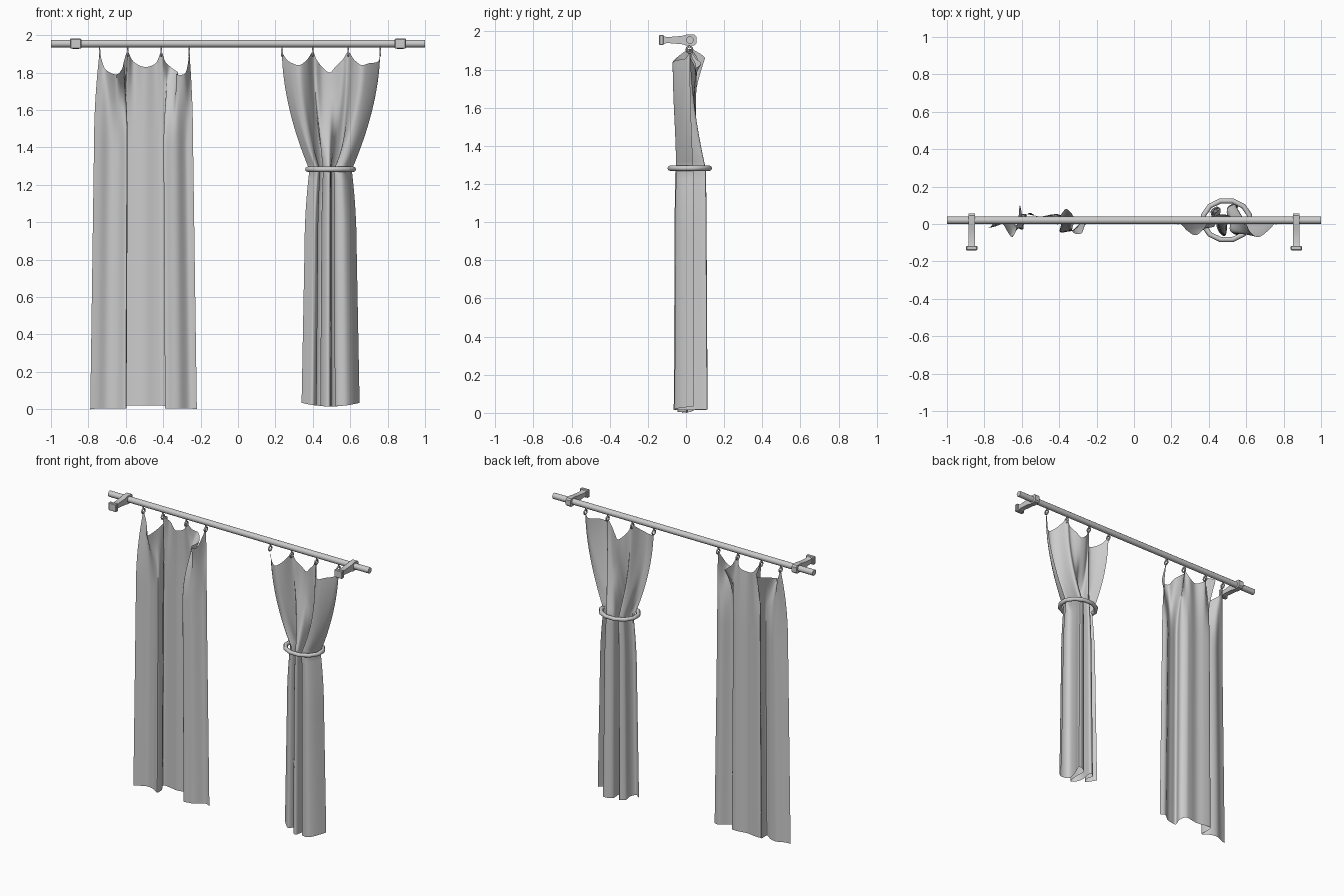
import bpy, bmesh, math
from mathutils import Vector, Matrix

cube = bpy.data.objects.get("Cube")
if cube:
    bpy.data.objects.remove(cube, do_unlink=True)

grey = bpy.data.materials.new("light_grey")
grey.use_nodes = True
colour = (0.6, 0.6, 0.6, 1)
grey.diffuse_color = colour
grey.node_tree.nodes["Principled BSDF"].inputs["Base Color"].default_value = colour

ROD_Y, ROD_Z = 0.02, 1.955


def finish(name, bm, angle=40, fix_normals=True):
    """Turn a bmesh into a named, shaded object."""
    if fix_normals:
        bmesh.ops.recalc_face_normals(bm, faces=bm.faces)
    mesh = bpy.data.meshes.new(name)
    bm.to_mesh(mesh)
    bm.free()
    mesh.materials.append(grey)
    obj = bpy.data.objects.new(name, mesh)
    bpy.context.collection.objects.link(obj)
    bpy.ops.object.select_all(action='DESELECT')
    obj.select_set(True)
    bpy.context.view_layer.objects.active = obj
    bpy.ops.object.shade_smooth_by_angle(angle=math.radians(angle))
    return obj


def ring(name, centre, rx, ry, tube, rotation, sides, tube_sides=8):
    """Elliptical ring with a round section."""
    bm = bmesh.new()
    loops = []
    for i in range(sides):
        a = math.tau * (i + 0.5) / sides
        out = Vector((math.cos(a), math.sin(a), 0))
        base = Vector((rx * out.x, ry * out.y, 0))
        loop = []
        for j in range(tube_sides):
            b = math.tau * j / tube_sides
            p = base + tube * (math.cos(b) * out + math.sin(b) * Vector((0, 0, 1)))
            loop.append(bm.verts.new(rotation @ p + Vector(centre)))
        loops.append(loop)
    for i in range(sides):
        a, b = loops[i], loops[(i + 1) % sides]
        for j in range(tube_sides):
            k = (j + 1) % tube_sides
            bm.faces.new((a[j], b[j], b[k], a[k]))
    return finish(name, bm, 60)


def spline(points, u):
    """Smooth curve through the points, u from 0 to 1."""
    last = len(points) - 1
    i = min(int(u * last), last - 1)
    t = u * last - i
    a, b, c, d = (points[max(0, min(last, i + k))] for k in (-1, 0, 1, 2))
    return b + 0.5 * t * (c - a + t * (2 * a - 5 * b + 4 * c - d + t * (3 * (b - c) + d - a)))


def hundredths(rows):
    """Points given in hundredths of a unit; height defaults to the floor."""
    return [Vector(row).to_3d() / 100 for row in rows]


def squeeze(points, centre, width, depth, z):
    """Narrower copy of a fold profile at another height."""
    return [Vector((centre + (p.x - centre) * width, 0.02 + (p.y - 0.02) * depth, z)) for p in points]


def curtain(name, sections, columns=80):
    """Loft a cloth sheet; each section is (profile, rows, ease)."""
    bm = bmesh.new()
    grid = []
    for (upper, rows, ease), (lower, _, _) in zip(sections, sections[1:]):
        for r in range(rows):
            t = r / rows
            w = ease(t)
            row = []
            for c in range(columns + 1):
                a, b = spline(upper, c / columns), spline(lower, c / columns)
                p = a.lerp(b, w)
                p.z = a.z + (b.z - a.z) * t
                row.append(bm.verts.new(p))
            grid.append(row)
    final = sections[-1][0]
    grid.append([bm.verts.new(spline(final, c / columns)) for c in range(columns + 1)])
    for a, b in zip(grid, grid[1:]):
        for c in range(columns):
            bm.faces.new((a[c], b[c], b[c + 1], a[c + 1]))
    return finish(name, bm, 60, False)


def linear(t):
    return t


# Curtain rod
bm = bmesh.new()
bmesh.ops.create_cone(bm, cap_ends=True, segments=12, radius1=0.02, radius2=0.02, depth=2,
                      matrix=Matrix.Translation((0, ROD_Y, ROD_Z)) @ Matrix.Rotation(math.pi / 2, 4, 'Y'))
finish("curtain_rod", bm)

# Wall brackets: tapered arm, wall plate
ARM = ((-0.12, 0.022), (-0.1, 0.015), (-0.02, 0.022), (0.0, 0.028), (0.045, 0.028), (0.055, 0.018))
for side, sx in (("left", 1), ("right", -1)):
    bm = bmesh.new()
    outline = [(y, ROD_Z + h) for y, h in ARM] + [(y, ROD_Z - h) for y, h in reversed(ARM)]
    face = bm.faces.new([bm.verts.new((sx * 0.868 - 0.018, y, z)) for y, z in outline])
    extruded = bmesh.ops.extrude_face_region(bm, geom=[face])["geom"]
    bmesh.ops.translate(bm, vec=(0.036, 0, 0),
                        verts=[v for v in extruded if isinstance(v, bmesh.types.BMVert)])
    finish("bracket_arm_" + side, bm, 30)

    bm = bmesh.new()
    bmesh.ops.create_cube(bm, size=1, matrix=Matrix.Translation((sx * 0.868, -0.129, ROD_Z))
                          @ Matrix.Diagonal((0.06, 0.024, 0.054, 1)))
    bmesh.ops.bevel(bm, geom=bm.edges[:], offset=0.004, segments=1, affect='EDGES')
    finish("wall_plate_" + side, bm, 30)

# Hooks: a small ring and a shank under the rod
upright = Matrix.Rotation(math.pi / 2, 3, 'Y')
for i, x in enumerate((-0.74, -0.59, -0.41, -0.26, 0.235, 0.4, 0.59, 0.76)):
    ring(f"hook_ring_{i + 1}", (x, 0.018, 1.905), 0.016, 0.016, 0.005, upright, 10, 6)
    bm = bmesh.new()
    bmesh.ops.create_cone(bm, cap_ends=True, segments=6, radius1=0.004, radius2=0.004, depth=0.03,
                          matrix=Matrix.Translation((x, 0.018, 1.93)))
    finish(f"hook_shank_{i + 1}", bm)

# Open curtain: scalloped top edge, soft folds down to the hem
open_top = hundredths((
    (-74, 2, 191), (-72, 2, 184), (-70, 0, 181), (-65, -7, 179), (-62, 2, 182), (-61, 10, 186),
    (-59, 2, 191), (-56, 6, 186), (-50, 3, 183), (-44, 4, 185), (-41, 2, 191), (-39, 5, 186),
    (-36, 8, 183), (-32, 3, 180), (-33, -4, 179), (-28, -5, 180), (-26, 2, 191)))
open_hem = hundredths((
    (-79, -2), (-75, -1), (-70, 1), (-65, 0), (-60, -3), (-60, 2), (-61, 5), (-56, 5), (-50, 4),
    (-44, 5), (-40, 5), (-37, 2), (-39, -4), (-35, -4), (-31, -3), (-26, 1), (-22, 0)))
for p in open_hem:
    p.z = 0.02 if p.y > 0.03 else 0.004
open_hem[0].z = open_hem[-1].z = 0
curtain("open_curtain", [(open_top, 12, lambda t: t * (2 - t)),
                         (squeeze(open_hem, -0.505, 0.93, 1, 1.4), 16, linear),
                         (open_hem, 0, None)])

# Gathered curtain: fans out above the tieback, packed folds below
tied_top = hundredths((
    (23.5, 2, 191), (26, -1, 187), (29, -4, 185), (33, -6, 184), (37, -3, 187), (40, 2, 191),
    (42, 3, 187), (45, 5, 183), (49, 5, 180), (52, 4, 183), (56, 2, 187), (59, 2, 191),
    (62, -4, 187), (66, -7, 184), (70, -5, 185), (75, 0, 186), (76, 2, 191)))
tied_hem = hundredths((
    (34, 3), (37, 0), (40, -2), (42, 2), (41, 7), (45, 9), (44, 0), (46, -5), (49, -6),
    (50, 2), (50, 9), (56, 11), (53, 3), (52, -4), (57, -6), (61, -3), (65, 4)))
for p in tied_hem:
    p.z = 0.015 + 0.8 * (p.x - 0.495) ** 2
curtain("tied_curtain", [(tied_top, 16, lambda t: t ** 1.8),
                         (squeeze(tied_hem, 0.495, 0.73, 0.9, 1.28), 8, lambda t: t * (2 - t)),
                         (squeeze(tied_hem, 0.495, 0.9, 0.95, 0.85), 10, linear),
                         (tied_hem, 0, None)])

# Tieback ring
ring("tieback", (0.495, 0.02, 1.283), 0.127, 0.107, 0.014, Matrix.Identity(3), 12)
